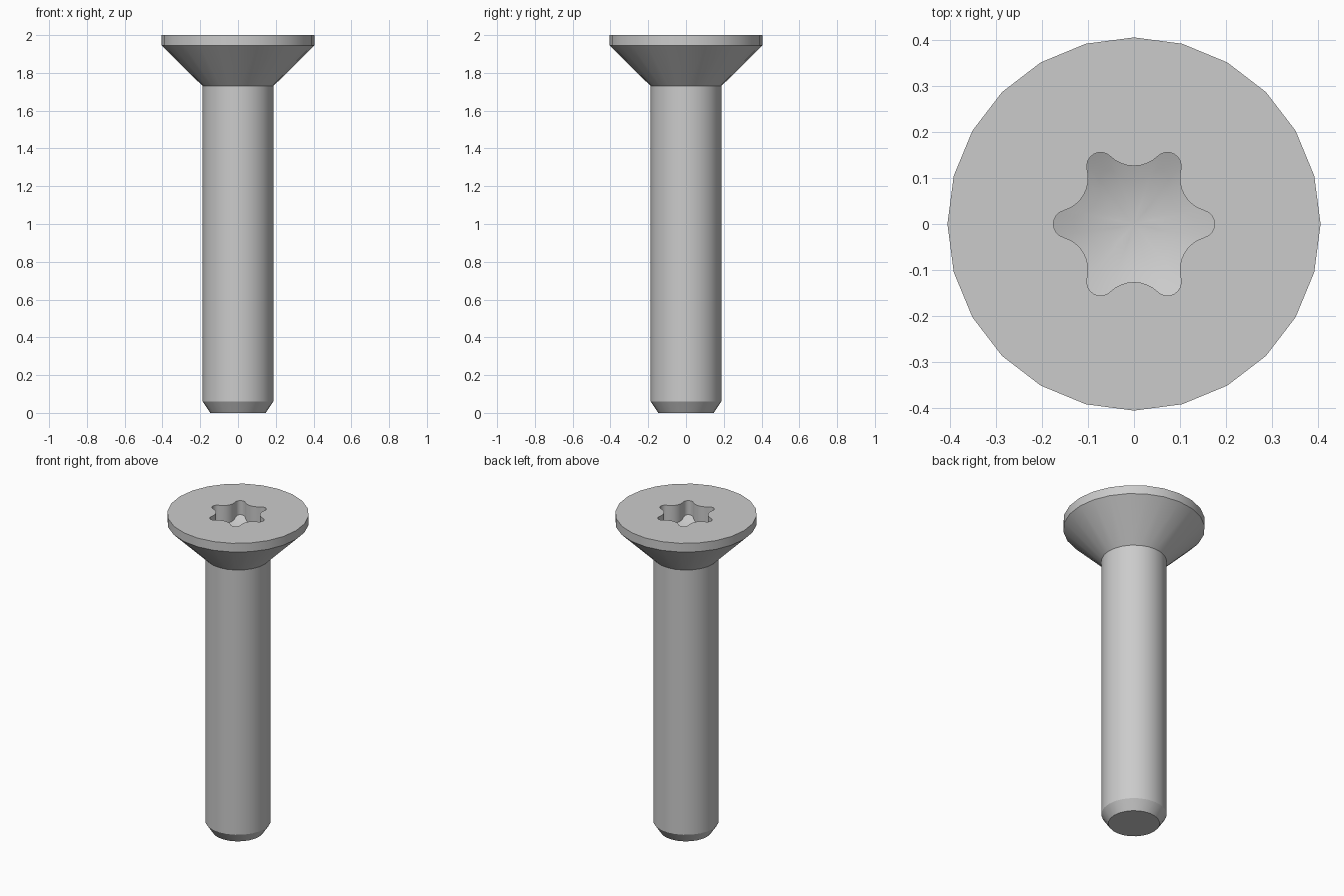
import bpy, bmesh, math
from mathutils import Vector

if "Cube" in bpy.data.objects:
    bpy.data.objects.remove(bpy.data.objects["Cube"])

SIDES = 24
ARC = 8                      # segments per recess arc
TOP = 2.0

steel = bpy.data.materials.new("steel_grey")
steel.diffuse_color = (0.6, 0.6, 0.6, 1)
steel.use_nodes = True
steel.node_tree.nodes["Principled BSDF"].inputs["Base Color"].default_value = steel.diffuse_color

bm = bmesh.new()


def ring(points):
    return [bm.verts.new(p) for p in points]


def circle(r, z):
    return ring([(r * math.cos(2 * math.pi * i / SIDES),
                  r * math.sin(2 * math.pi * i / SIDES), z) for i in range(SIDES)])


def bridge(a, b):
    n = len(a)
    for i in range(n):
        bm.faces.new((a[i], a[(i + 1) % n], b[(i + 1) % n], b[i]))


def star_outline():
    """Six rounded lobes joined by tangent hollow arcs."""
    lobe_r, lobe_c = 0.03, 0.145
    hollow_r = 0.0734
    hollow_c = 0.126 + hollow_r
    lobe = Vector((lobe_c, 0))
    hollow = Vector((math.cos(math.pi / 6), math.sin(math.pi / 6))) * hollow_c
    d = hollow - lobe
    a_lobe = math.atan2(d.y, d.x)                    # tangent point seen from lobe
    a_hollow = math.atan2(-d.y, -d.x) % (2 * math.pi)
    mid = math.radians(210)                          # hollow centre looking inward
    pts = []
    for k in range(6):
        c, s = math.cos(k * math.pi / 3), math.sin(k * math.pi / 3)
        local = []
        for i in range(ARC + 1):
            a = -a_lobe + 2 * a_lobe * i / ARC
            local.append(lobe + lobe_r * Vector((math.cos(a), math.sin(a))))
        for i in range(1, ARC):
            a = a_hollow + 2 * (mid - a_hollow) * i / ARC
            local.append(hollow + hollow_r * Vector((math.cos(a), math.sin(a))))
        pts += [(p.x * c - p.y * s, p.x * s + p.y * c) for p in local]
    return pts


# Shank with chamfered tip, conical head underside and straight rim
profile = [(0.147, 0), (0.187, 0.06), (0.187, 1.73), (0.405, 1.945), (0.405, TOP)]
rings = [circle(r, z) for r, z in profile]
bm.faces.new(list(reversed(rings[0])))
for a, b in zip(rings, rings[1:]):
    bridge(a, b)

# Six-lobed recess: straight walls and a dished floor
outline = star_outline()
BOWL, DEPTH = 0.35, 0.135


def floor_z(x, y):
    return TOP - DEPTH + BOWL - math.sqrt(BOWL ** 2 - x * x - y * y)


mouth = ring([(x, y, TOP) for x, y in outline])
prev = mouth
for f in (1.0, 0.75, 0.5, 0.25):
    cur = ring([(x * f, y * f, floor_z(x * f, y * f)) for x, y in outline])
    bridge(prev, cur)
    prev = cur
centre = bm.verts.new((0, 0, TOP - DEPTH))
for i in range(len(prev)):
    bm.faces.new((prev[i], prev[(i + 1) % len(prev)], centre))

# Flat top of the head around the recess
edges = [bm.edges.get((r[i - 1], r[i])) for r in (rings[-1], mouth) for i in range(len(r))]
bmesh.ops.triangle_fill(bm, use_beauty=True, edges=edges, normal=(0, 0, 1))
bmesh.ops.recalc_face_normals(bm, faces=bm.faces[:])

mesh = bpy.data.meshes.new("countersunk_screw")
bm.to_mesh(mesh)
bm.free()
mesh.materials.append(steel)
screw = bpy.data.objects.new("countersunk_screw", mesh)
bpy.context.collection.objects.link(screw)

bpy.context.view_layer.objects.active = screw
screw.select_set(True)
bpy.ops.object.shade_smooth_by_angle(angle=math.radians(30))
